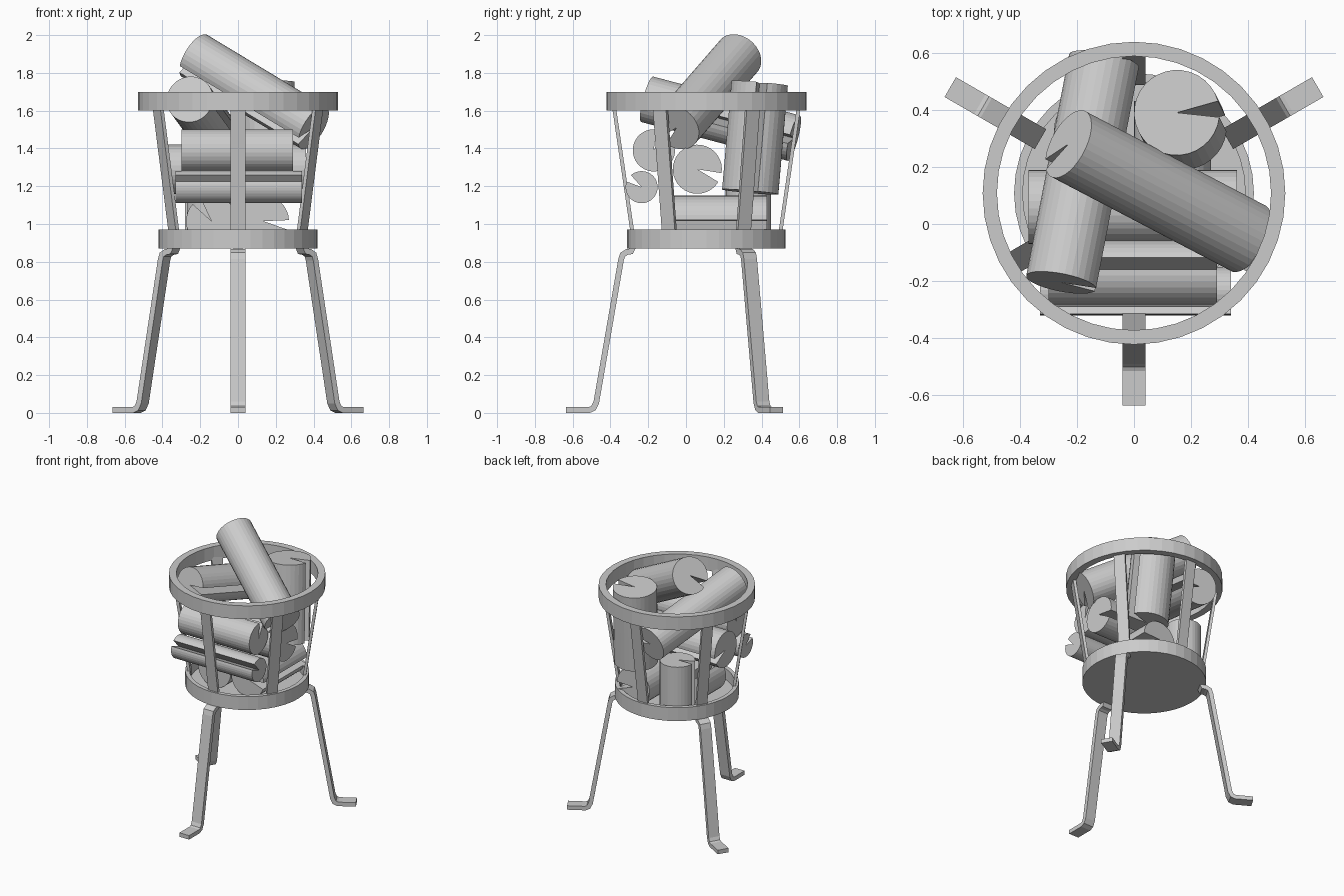
import bpy
from math import sin, cos, pi, radians
from mathutils import Vector, Matrix

if "Cube" in bpy.data.objects:
    bpy.data.objects.remove(bpy.data.objects["Cube"])

CENTRE = Vector((0, 0.108, 0))   # basket axis
SIDES = 40


def make(name, verts, faces, matrix=Matrix()):
    mesh = bpy.data.meshes.new(name)
    mesh.from_pydata([matrix @ Vector(v) for v in verts], [], faces)
    obj = bpy.data.objects.new(name, mesh)
    bpy.context.collection.objects.link(obj)
    return obj


def lathe(name, profile, closed=True):
    """Spin a (radius, z) profile around the basket axis."""
    n = len(profile)
    verts = [(r * cos(2 * pi * i / SIDES), r * sin(2 * pi * i / SIDES), z)
             for i in range(SIDES) for r, z in profile]
    faces = []
    for i in range(SIDES):
        j = (i + 1) % SIDES
        for k in range(n if closed else n - 1):
            m = (k + 1) % n
            faces.append((i * n + k, j * n + k, j * n + m, i * n + m))
    if not closed:   # cap both ends of an open profile
        faces.append([i * n for i in reversed(range(SIDES))])
        faces.append([i * n + n - 1 for i in range(SIDES)])
    return make(name, verts, faces, Matrix.Translation(CENTRE))


def strap(name, path, thick, width, angle):
    """Flat bar following a (radius, z) path, turned around the axis."""
    pts = [Vector(p) for p in path]
    left, right = [], []
    for i, p in enumerate(pts):
        dirs = []
        if i > 0:
            dirs.append((p - pts[i - 1]).normalized())
        if i < len(pts) - 1:
            dirs.append((pts[i + 1] - p).normalized())
        d = sum(dirs, Vector((0, 0))).normalized()
        normal = Vector((-d.y, d.x)) * thick / 2 / max(d.dot(dirs[0]), 0.5)
        left.append(p + normal)
        right.append(p - normal)
    n = len(pts)
    verts = []
    for l, r in zip(left, right):
        verts += [(l.x, -width / 2, l.y), (l.x, width / 2, l.y),
                  (r.x, width / 2, r.y), (r.x, -width / 2, r.y)]
    faces = [(0, 1, 2, 3), tuple(4 * n - 1 - k for k in range(4))]
    for i in range(n - 1):
        a, b = 4 * i, 4 * i + 4
        for k in range(4):
            m = (k + 1) % 4
            faces.append((a + k, b + k, b + m, a + m))
    make(name, verts, faces,
         Matrix.Translation(CENTRE) @ Matrix.Rotation(radians(angle), 4, 'Z'))


def log(name, start, end, radius, split, half_angle=11):
    """Round log with a wedge split running along its length."""
    start, end = Vector(start), Vector(end)
    z = (end - start).normalized()
    x = Vector(split)
    x = (x - z * x.dot(z)).normalized()
    y = z.cross(x)
    w, seg = radians(half_angle), 30
    ring = [start]
    for i in range(seg + 1):
        a = w + (2 * pi - 2 * w) * i / seg
        ring.append(start + radius * (x * cos(a) + y * sin(a)))
    n = len(ring)
    verts = ring + [p + end - start for p in ring]
    faces = [(i, (i + 1) % n, n + (i + 1) % n, n + i) for i in range(n)]
    # caps as fans around the split's inner edge
    for i in range(1, n - 1):
        faces += [(0, i + 1, i), (n, n + i, n + i + 1)]
    make(name, verts, faces)


# Rings and floor of the basket
lathe("top_ring", [(0.48, 1.6), (0.53, 1.6), (0.53, 1.7), (0.48, 1.7)])
lathe("base_pan", [(0.42, 0.87), (0.42, 0.97), (0.39, 0.97), (0.39, 0.89)], closed=False)

# Slanted basket bars
for i in range(6):
    strap("basket_bar_%d" % i, [(0.388, 0.93), (0.495, 1.66)], 0.02, 0.08, 30 + 60 * i)

# Bent legs with flat feet
leg = [(0.743, 0.015), (0.62, 0.015), (0.598, 0.025), (0.583, 0.055),
       (0.452, 0.81), (0.443, 0.838), (0.42, 0.852), (0.4, 0.855), (0.388, 0.88)]
for i in range(3):
    strap("leg_%d" % i, leg, 0.03, 0.08, 30 + 120 * i)

# Stacked firewood
log("log_top", (0.40, -0.05, 1.51), (-0.23, 0.28, 1.89), 0.13, (-1, -1, -1))
log("log_upper_left", (-0.255, -0.205, 1.66), (-0.105, 0.57, 1.455), 0.125, (1, 0, -0.1))
log("log_upright_back", (0.175, 0.34, 1.17), (0.15, 0.39, 1.745), 0.15, (1, 0.08, 0))
log("log_front_low", (-0.33, -0.235, 1.195), (0.34, -0.235, 1.195), 0.085, (0, -0.8, 0.55), 14)
log("log_front_high", (-0.30, -0.17, 1.39), (0.29, -0.17, 1.39), 0.112, (0, 0.3, 1))
log("log_middle", (-0.37, 0.06, 1.29), (0.36, 0.06, 1.29), 0.13, (0, 0.95, -0.35))
log("log_bottom_left", (-0.14, -0.08, 1.015), (-0.14, 0.22, 1.015), 0.135, (-0.6, 0, 0.8))
log("log_bottom_right", (0.135, -0.08, 1.015), (0.135, 0.43, 1.015), 0.135, (1, 0, -0.15))
log("log_upright_left", (-0.16, 0.33, 0.89), (-0.16, 0.33, 1.26), 0.12, (-0.9, -0.2, 0))
